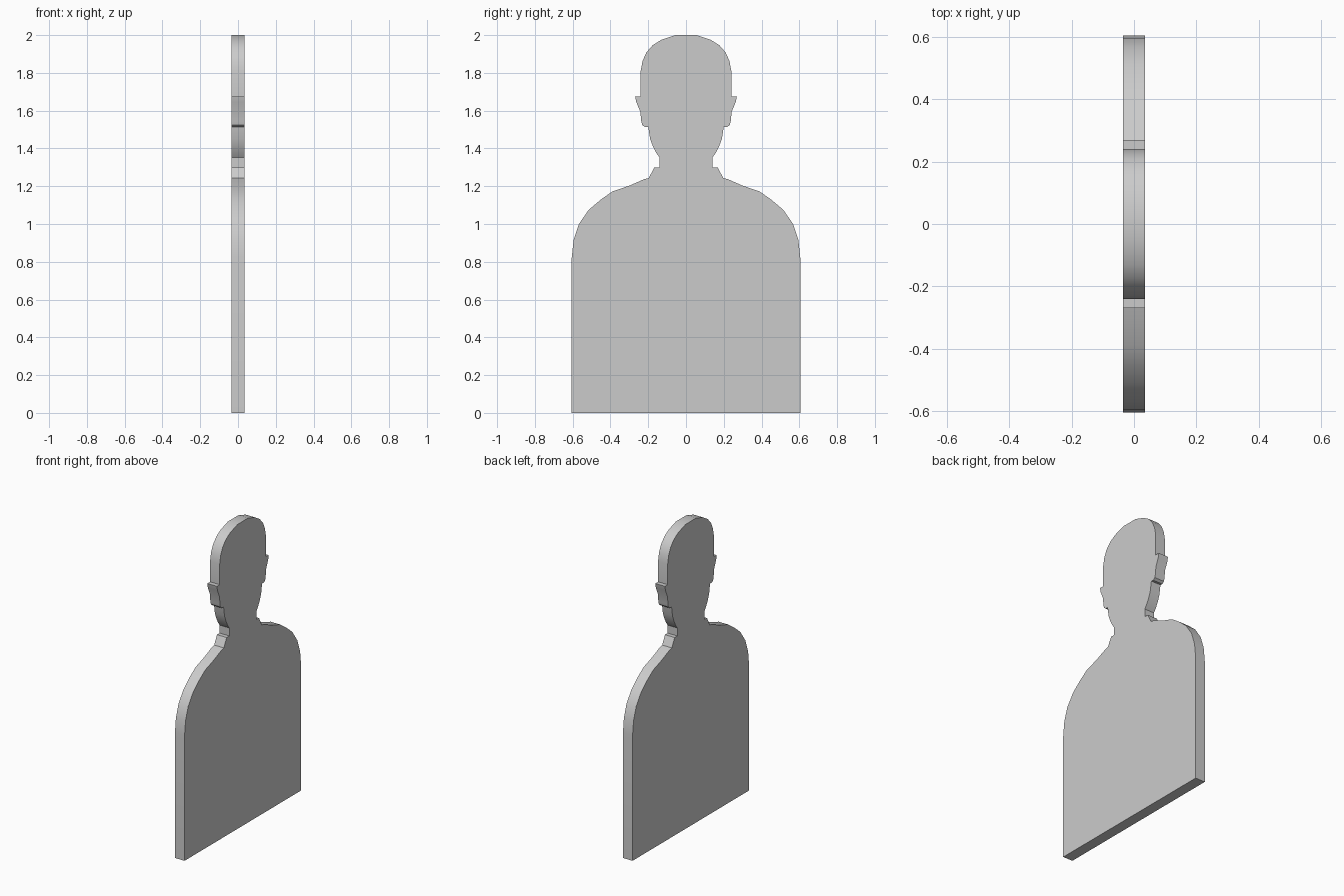
import bpy, bmesh

if "Cube" in bpy.data.objects:
    bpy.data.objects.remove(bpy.data.objects["Cube"])

HALF_THICKNESS = 0.035

# Right half of the outline (y, z), from base to crown
body = [(0.605, 0), (0.605, 0.82), (0.595, 0.915), (0.567, 1.0), (0.515, 1.075),
        (0.45, 1.13), (0.39, 1.172), (0.30, 1.203), (0.22, 1.238)]
neck = [(0.197, 1.243), (0.168, 1.30), (0.14, 1.30), (0.14, 1.352)]
jaw = [(0.157, 1.375), (0.175, 1.41), (0.19, 1.45), (0.20, 1.515)]
ear = [(0.218, 1.513), (0.232, 1.525), (0.237, 1.545), (0.242, 1.595),
       (0.263, 1.645), (0.269, 1.675), (0.24, 1.675)]
crown = [(0.24, 1.81), (0.23, 1.863), (0.21, 1.908), (0.175, 1.948),
         (0.13, 1.975), (0.055, 2.0)]

half = body + neck + jaw + ear + crown
outline = half + [(-y, z) for y, z in reversed(half)]

# Flat bust silhouette: mirrored outline extruded through its thickness
bm = bmesh.new()
face = bm.faces.new([bm.verts.new((-HALF_THICKNESS, y, z)) for y, z in outline])
result = bmesh.ops.extrude_face_region(bm, geom=[face], use_keep_orig=True)
moved = [v for v in result["geom"] if isinstance(v, bmesh.types.BMVert)]
bmesh.ops.translate(bm, verts=moved, vec=(2 * HALF_THICKNESS, 0, 0))
bmesh.ops.recalc_face_normals(bm, faces=bm.faces[:])

mesh = bpy.data.meshes.new("bust_silhouette")
bm.to_mesh(mesh)
bm.free()
bust = bpy.data.objects.new("bust_silhouette", mesh)
bpy.context.collection.objects.link(bust)

# Soft shading around the curved rim, crisp corners elsewhere
bpy.context.view_layer.objects.active = bust
bust.select_set(True)
bpy.ops.object.shade_smooth_by_angle(angle=0.52)
